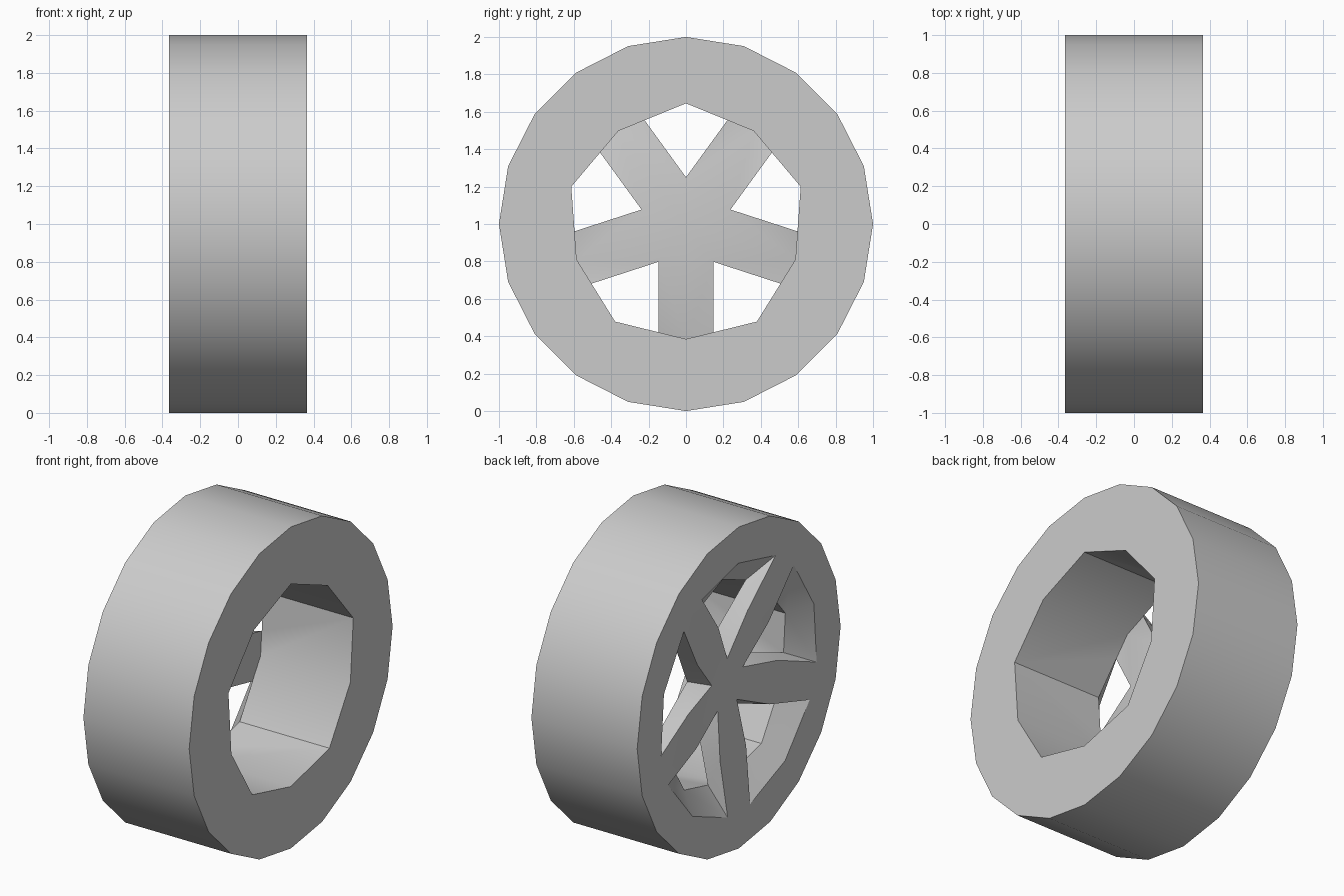
import bpy
import bmesh
from math import sin, cos, pi

cube = bpy.data.objects.get("Cube")
if cube:
    bpy.data.objects.remove(cube)

HALF = 0.364      # half the wheel width
DEPTH = 0.11      # thickness of the spokes
DISH = 0.08       # how far the hub is sunk

grey = bpy.data.materials.new("plain grey")
grey.use_nodes = True
colour = (0.6, 0.6, 0.6, 1)
grey.diffuse_color = colour
grey.node_tree.nodes["Principled BSDF"].inputs["Base Color"].default_value = colour

bm = bmesh.new()


def half_sector(spoke_angle, side):
    """Build one half spoke and the rim beside it, mirrored by side."""
    ca, sa = cos(spoke_angle), sin(spoke_angle)

    def vert(x, along, across=0.0):
        v = across * side
        return bm.verts.new((x, along * ca - v * sa, 1 + along * sa + v * ca))

    def polar(x, radius, step):
        a = step * pi / 10
        return vert(x, radius * cos(a), radius * sin(a))

    def face(*verts):
        bm.faces.new(verts)

    # Points on the outer face: rim, window edge, spoke and hub
    out = [polar(-HALF, 1, i) for i in range(3)]
    mid = polar(-HALF, 0.775, 2)
    corner, root = vert(-HALF, 0.767, 0.11), vert(-HALF, 0.767)
    kink, spine = vert(DISH / 2 - HALF, 0.42, 0.128), vert(DISH / 2 - HALF, 0.42)
    notch, hub = polar(DISH - HALF, 0.16, 2), vert(DISH - HALF, 0)
    # Points on the inside of the spokes
    back = DEPTH - HALF
    mid_b, root_b = polar(back, 0.645, 2), polar(back, 0.615, 0)
    corner_b = vert(back, 0.579, 0.147)
    notch_b, hub_b = polar(back + DISH, 0.25, 2), vert(back + DISH, 0)
    # Points on the open side
    rim = [polar(HALF, 1, i) for i in range(3)]
    mid_o, root_o = polar(HALF, 0.645, 2), polar(HALF, 0.615, 0)

    # Rim: outer face, tread, open face and cavity wall
    face(*out, mid, corner, root)
    for i in range(2):
        face(out[i], out[i + 1], rim[i + 1], rim[i])
    face(*rim, mid_o, root_o)
    face(root_o, mid_o, mid_b, corner_b, root_b)
    # Spoke: outer and inner surfaces
    face(root, corner, kink, spine)
    face(spine, kink, notch, hub)
    face(root_b, corner_b, notch_b, hub_b)
    # Window: sloped walls
    face(corner, mid, mid_b, corner_b)
    face(kink, corner, corner_b, notch_b)
    face(notch, kink, notch_b)


for k in range(5):
    for side in (1, -1):
        half_sector(-pi / 2 + k * 2 * pi / 5, side)

bmesh.ops.remove_doubles(bm, verts=bm.verts, dist=0.0005)
bmesh.ops.recalc_face_normals(bm, faces=bm.faces)

mesh = bpy.data.meshes.new("wheel")
bm.to_mesh(mesh)
bm.free()
mesh.materials.append(grey)
wheel = bpy.data.objects.new("wheel", mesh)
bpy.context.collection.objects.link(wheel)

# Smooth tread with crisp rim and window edges
bpy.ops.object.select_all(action="DESELECT")
wheel.select_set(True)
bpy.context.view_layer.objects.active = wheel
bpy.ops.object.shade_smooth_by_angle(angle=pi / 6)
